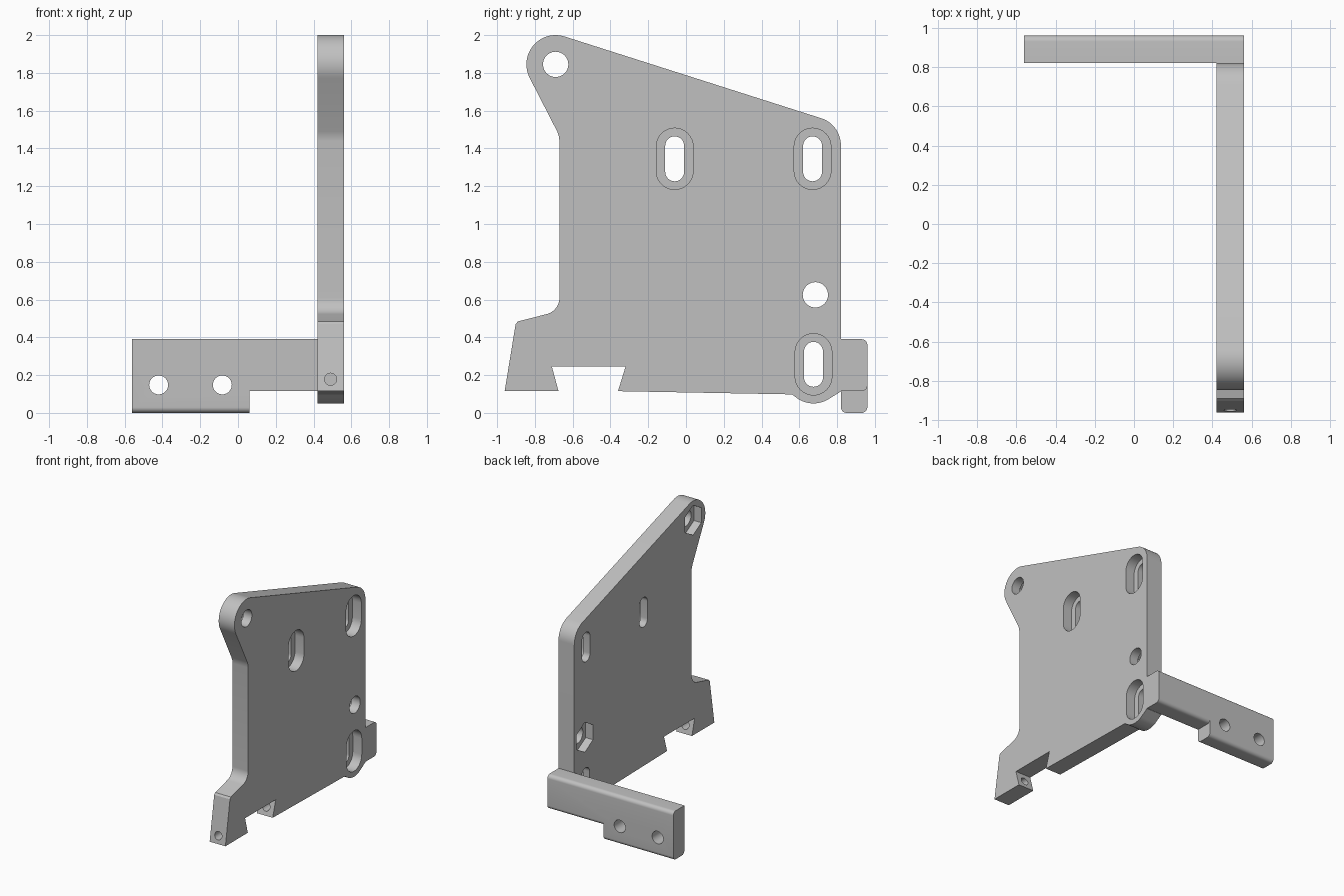
import bpy, bmesh
from math import cos, sin, radians

cube = bpy.data.objects.get("Cube")
if cube:
    bpy.data.objects.remove(cube, do_unlink=True)

grey = bpy.data.materials.new("plain grey")
grey.use_nodes = True
grey.diffuse_color = (0.53, 0.53, 0.53, 1)
grey.node_tree.nodes["Principled BSDF"].inputs["Base Color"].default_value = grey.diffuse_color


def arc(u, v, r, start, end, n=16):
    angles = [radians(start + (end - start) * i / n) for i in range(n + 1)]
    return [(u + r * cos(a), v + r * sin(a)) for a in angles]


def circle(u, v, r, n=40, start=0):
    return arc(u, v, r, start, start + 360, n)[:-1]


def slot(u, v, r, half):
    return arc(u, v + half, r, 0, 180) + arc(u, v - half, r, 180, 360)


def prism(name, points, lo, hi, axis="x"):
    """Extrude a side profile (y, z) along x, or a front profile (x, z) along y."""
    place = (lambda p, d: (d, *p)) if axis == "x" else (lambda p, d: (p[0], d, p[1]))
    bm = bmesh.new()
    a = [bm.verts.new(place(p, lo)) for p in points]
    b = [bm.verts.new(place(p, hi)) for p in points]
    bm.faces.new(a)
    bm.faces.new(b[::-1])
    for i in range(len(a)):
        j = (i + 1) % len(a)
        bm.faces.new((a[i], b[i], b[j], a[j]))
    bmesh.ops.recalc_face_normals(bm, faces=bm.faces)
    mesh = bpy.data.meshes.new(name)
    bm.to_mesh(mesh)
    bm.free()
    mesh.materials.append(grey)
    obj = bpy.data.objects.new(name, mesh)
    bpy.context.collection.objects.link(obj)
    return obj


def cut(obj, cutters):
    """Subtract every cutter, then shade the part."""
    bpy.ops.object.select_all(action="DESELECT")
    bpy.context.view_layer.objects.active = obj
    obj.select_set(True)
    for c in cutters:
        c.hide_render = True
        mod = obj.modifiers.new("cut", "BOOLEAN")
        mod.operation, mod.solver, mod.object = "DIFFERENCE", "EXACT", c
        bpy.ops.object.modifier_apply(modifier=mod.name)
        bpy.data.objects.remove(c, do_unlink=True)
    bpy.ops.object.shade_smooth_by_angle(angle=radians(30))


X0, X1 = 0.42, 0.56

# Upright plate outline, clockwise from the upper front lobe
outline = (
    arc(-0.69, 1.845, 0.155, 208, 72, 24)
    + arc(0.67, 1.417, 0.15, 72, 0)
    + [(0.82, 0.113)]
    + arc(0.675, 0.2, 0.15, -60, -130)
    + [(0.56, 0.098), (-0.36, 0.115), (-0.32, 0.245), (-0.71, 0.245),
       (-0.675, 0.115), (-0.96, 0.115), (-0.902, 0.47), (-0.89, 0.484)]
    + arc(-0.76, 0.61, 0.09, -72, 0)
    + [(-0.67, 1.44), (-0.673, 1.465), (-0.682, 1.49)]
)
plate = prism("upright_plate", outline, X0, X1)

cutters = []
# Counterbored slots, wide on the outer side
for y, z in ((-0.06, 1.345), (0.67, 1.345), (0.675, 0.257)):
    cutters.append(prism("slot_cutter", slot(y, z, 0.05, 0.069), 0.3, 0.7))
    cutters.append(prism("counterbore_cutter", slot(y, z, 0.0975, 0.065), X1 - 0.08, 0.7))
# Bolt holes with hexagonal nut pockets on the inner side
for y, z in ((-0.69, 1.845), (0.685, 0.625)):
    cutters.append(prism("bolt_cutter", circle(y, z, 0.067), 0.3, 0.7))
    cutters.append(prism("nut_cutter", circle(y, z, 0.12, 6, 30), 0.3, X0 + 0.065))
# Pin hole running back through the foot and past the notch
cutters.append(prism("pin_cutter", circle(0.49, 0.178, 0.032), -1.1, -0.1, "y"))
cut(plate, cutters)

# Rear arm with a deeper tab at its far end
R = 0.03
section = ([(0.82, 0.39)] + arc(0.96 - R, 0.39 - R, R, 90, 0, 8)
           + arc(0.96 - R, R, R, 0, -90, 8) + arc(0.82 + R, R, R, 270, 180, 8))
arm = prism("rear_arm", section, -0.56, X1)
relief = [(0.7, 0.115), (0.7, -0.1), (1.1, -0.1), (1.1, 0.145)] + arc(0.96 - R, 0.145, R, 0, -90, 8)
cut(arm, [prism("relief_cutter", relief, 0.062, 0.7)]
    + [prism("arm_hole_cutter", circle(x, 0.148, 0.05), 0.7, 1.1, "y") for x in (-0.42, -0.083)])
